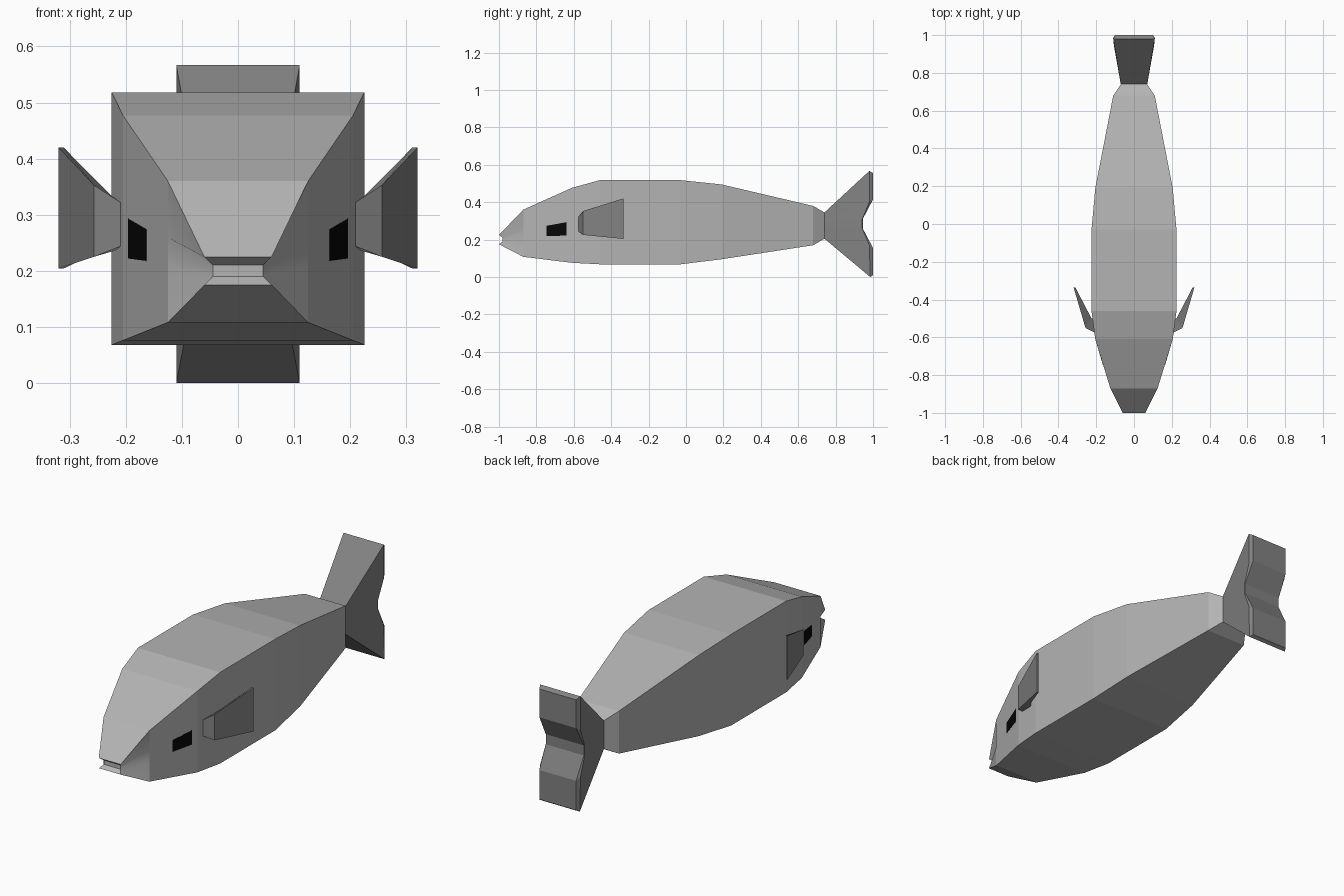
import bpy, bmesh, math

if "Cube" in bpy.data.objects:
    bpy.data.objects.remove(bpy.data.objects["Cube"])


def grey(name, v):
    m = bpy.data.materials.new(name)
    m.diffuse_color = (v, v, v, 1)
    m.use_nodes = True
    m.node_tree.nodes["Principled BSDF"].inputs["Base Color"].default_value = m.diffuse_color
    return m


def loft(name, rings, mat, cap_start=True, cap_end=True, mirror=False):
    """Skin closed rings with equal point counts; caps are strips of quads."""
    bm = bmesh.new()
    vs = [[bm.verts.new(p) for p in r] for r in rings]
    n = len(rings[0])
    for a, b in zip(vs, vs[1:]):
        for i in range(n):
            j = (i + 1) % n
            bm.faces.new((a[i], a[j], b[j], b[i]))
    for r, use in ((vs[0], cap_start), (vs[-1], cap_end)):
        if use:
            for i in range(n // 2 - 1):
                bm.faces.new((r[i], r[i + 1], r[n - 2 - i], r[n - 1 - i]))
    bmesh.ops.recalc_face_normals(bm, faces=bm.faces)
    if bm.calc_volume(signed=True) < 0:
        bmesh.ops.reverse_faces(bm, faces=bm.faces)
    me = bpy.data.meshes.new(name)
    bm.to_mesh(me)
    bm.free()
    me.materials.append(mat)
    ob = bpy.data.objects.new(name, me)
    bpy.context.collection.objects.link(ob)
    if mirror:
        ob.modifiers.new("Mirror", 'MIRROR').use_mirror_merge = False
    return ob


def ring(column):
    """Symmetric ring from one side's (half_width, y, z) column."""
    return [(-x, y, z) for x, y, z in column] + [(x, y, z) for x, y, z in reversed(column)]


body_grey = grey("body_grey", .455)
fin_grey = grey("fin_grey", .225)
black = grey("eye_black", .002)

# Body: notched mouth, then rectangular sections (y, half width, bottom, top)
mouth = [(.06, -1, .225), (.045, -.98, .21), (.045, -.98, .19), (.06, -1, .175)]
sections = [(-.87, .125, .108, .36), (-.61, .205, .076, .477), (-.46, .225, .068, .518),
            (-.03, .225, .068, .518), (.19, .205, .095, .495),
            (.68, .11, .17, .38), (.74, .07, .205, .345)]
rings = [ring(mouth)]
for y, w, lo, hi in sections:
    rings.append(ring([(w, y, lo + (hi - lo) * t) for t in (1, .6, .4, 0)]))
body = loft("body", rings, body_grey, cap_end=False)

# Soft shading on the snout and mouth only
body.data.set_sharp_from_angle(angle=math.radians(50))
for p in body.data.polygons:
    p.use_smooth = p.center.y < -.9

# Tail: flares from the body end to a forked rear with chamfered tips
root = [(.07, .74, z) for z in (.345, .31, .29, .26, .24, .205)]
edge = [(.11, .98, .567), (.11, .98, .40), (.106, .942, .31),
        (.106, .942, .26), (.11, .98, .17), (.11, .985, 0)]
rear = [(.10, 1, .555), (.10, 1, .415), (.104, .945, .31),
        (.104, .945, .26), (.10, 1, .155), (.10, 1, .01)]
loft("tail", [ring(root), ring(edge), ring(rear)], fin_grey, cap_start=False)

# Side fins, root to tip: (outer x, outer y, inner x, inner y, bottom, top, inner inset)
fin = [(.206, -.576, .216, -.50, .245, .32, -.008), (.257, -.55, .225, -.50, .225, .353, .02),
       (.32, -.335, .311, -.335, .204, .42, 0)]
loft("side_fins", [[(ox, oy, lo), (ox, oy, hi), (ix, iy, hi - k), (ix, iy, lo + k)]
                   for ox, oy, ix, iy, lo, hi, k in fin], fin_grey, mirror=True)

# Eyes: thin black plates lying on the cheeks
eye = [(.165, -.745, .218, .274), (.196, -.64, .222, .293)]
loft("eyes", [[(x, y, lo), (x, y, hi), (x - .008, y, hi), (x - .008, y, lo)]
              for x, y, lo, hi in eye], black, mirror=True)
